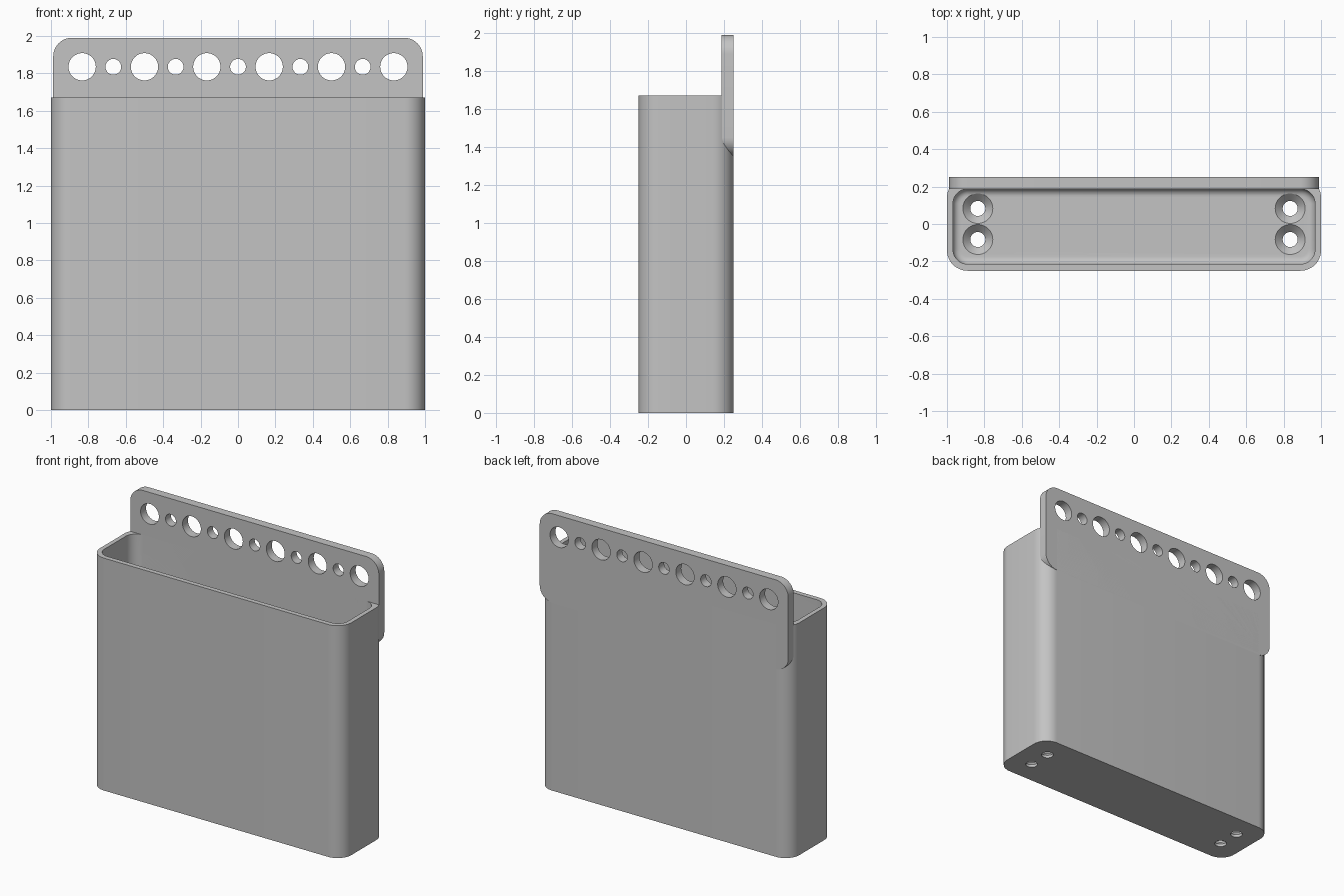
import bpy, bmesh, math
from mathutils import Vector

default = bpy.data.objects.get("Cube")
if default:
    bpy.data.objects.remove(default, do_unlink=True)

grey = bpy.data.materials.new("light_grey")
grey.use_nodes = True
grey.diffuse_color = (0.55, 0.55, 0.55, 1)
grey.node_tree.nodes["Principled BSDF"].inputs["Base Color"].default_value = (0.55, 0.55, 0.55, 1)


def rounded_rect(x0, x1, y0, y1, r, steps=12):
    """Counter-clockwise 2D outline with rounded corners."""
    centres = [(x1 - r, y1 - r), (x0 + r, y1 - r), (x0 + r, y0 + r), (x1 - r, y0 + r)]
    pts = []
    for k, (cx, cy) in enumerate(centres):
        for i in range(steps + 1):
            a = math.pi / 2 * (k + i / steps)
            pts.append((cx + r * math.cos(a), cy + r * math.sin(a)))
    return pts


def circle(cx, cy, r, n=48):
    return [(cx + r * math.cos(2 * math.pi * i / n),
             cy + r * math.sin(2 * math.pi * i / n)) for i in range(n)]


def loft(bm, rings):
    """Closed solid through rings of 3D points, capped at both ends."""
    loops = [[bm.verts.new(p) for p in ring] for ring in rings]
    for a, b in zip(loops, loops[1:]):
        for i in range(len(a)):
            j = (i + 1) % len(a)
            bm.faces.new((a[i], a[j], b[j], b[i]))
    bm.faces.new(loops[0][::-1])
    bm.faces.new(loops[-1])


def flat(outline, z):
    return [Vector((x, y, z)) for x, y in outline]


def upright(outline, y):
    return [Vector((x, y, z)) for x, z in outline]


def make(name, solids):
    bm = bmesh.new()
    for rings in solids:
        loft(bm, rings)
    bmesh.ops.recalc_face_normals(bm, faces=bm.faces)
    mesh = bpy.data.meshes.new(name)
    bm.to_mesh(mesh)
    bm.free()
    mesh.materials.append(grey)
    obj = bpy.data.objects.new(name, mesh)
    bpy.context.collection.objects.link(obj)
    return obj


def cut(obj, cutter):
    cutter.hide_render = True
    mod = obj.modifiers.new("cut", 'BOOLEAN')
    mod.operation = 'DIFFERENCE'
    mod.solver = 'EXACT'
    mod.object = cutter
    bpy.ops.object.select_all(action='DESELECT')
    bpy.context.view_layer.objects.active = obj
    obj.select_set(True)
    bpy.ops.object.modifier_apply(modifier=mod.name)
    bpy.data.objects.remove(cutter, do_unlink=True)


def smooth(obj):
    bpy.ops.object.select_all(action='DESELECT')
    bpy.context.view_layer.objects.active = obj
    obj.select_set(True)
    bpy.ops.object.shade_smooth_by_angle(angle=math.radians(30))


# Open-topped container
RIM, FLOOR, FILLET = 1.67, 0.06, 0.04
outer = rounded_rect(-1, 1, -0.25, 0.25, 0.11)
container = make("container", [[flat(outer, 0), flat(outer, RIM)]])

# Cavity with a small fillet around the floor
rings = []
for i in range(7):
    a = math.pi / 2 * (1 - i / 6)
    d = FILLET * (1 - math.cos(a))
    ring = rounded_rect(-0.968 + d, 0.968 - d, -0.215 + d, 0.188 - d, 0.08 - d)
    rings.append(flat(ring, FLOOR + FILLET * (1 - math.sin(a))))
rings.append([Vector((p.x, p.y, RIM + 0.1)) for p in rings[-1]])
cut(container, make("cavity_cutter", [rings]))

# Countersunk screw holes in the floor
sinks = []
for x in (-0.835, 0.835):
    for y in (-0.083, 0.083):
        profile = [(0.04, -0.1), (0.04, 0.02), (0.08, FLOOR), (0.08, FLOOR + 0.05)]
        sinks.append([flat(circle(x, y, r), z) for r, z in profile])
cut(container, make("screw_hole_cutter", sinks))
smooth(container)

# Hanging plate along the back, with alternating large and small holes
panel = rounded_rect(-0.988, 0.988, 1.35, 1.99, 0.1)
hanging_plate = make("hanging_plate", [[upright(panel, 0.188), upright(panel, 0.25)]])
holes = []
for i in range(-5, 6):
    outline = circle(i / 6, 1.835, 0.073 if i % 2 else 0.042)
    holes.append([upright(outline, 0.1), upright(outline, 0.35)])
cut(hanging_plate, make("plate_hole_cutter", holes))
smooth(hanging_plate)
